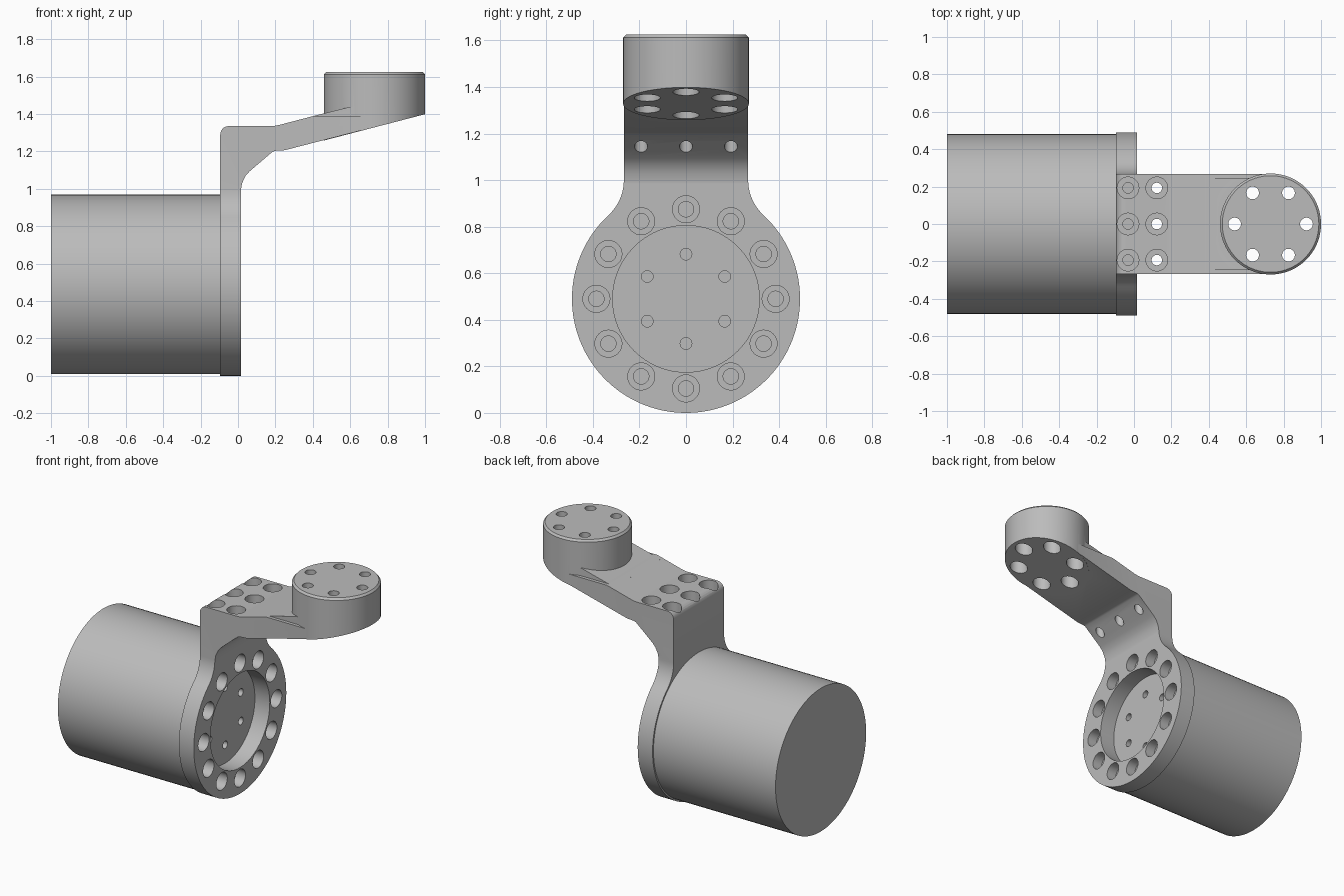
import bpy, bmesh
from math import sin, cos, pi, atan2, radians
from mathutils import Vector

cube = bpy.data.objects.get("Cube")
if cube:
    bpy.data.objects.remove(cube, do_unlink=True)

grey = bpy.data.materials.new("machined grey")
grey.use_nodes = True
colour = (0.5, 0.5, 0.5, 1)
grey.diffuse_color = colour
grey.node_tree.nodes["Principled BSDF"].inputs["Base Color"].default_value = colour


def finish(name, bm):
    bmesh.ops.recalc_face_normals(bm, faces=bm.faces[:])
    mesh = bpy.data.meshes.new(name)
    bm.to_mesh(mesh)
    bm.free()
    mesh.materials.append(grey)
    ob = bpy.data.objects.new(name, mesh)
    bpy.context.collection.objects.link(ob)
    return ob


def prism(name, outline, place, lo, hi):
    """Extrude a closed 2D outline; place(a, b, t) gives the 3D point."""
    bm = bmesh.new()
    ends = [[bm.verts.new(place(a, b, t)) for a, b in outline] for t in (lo, hi)]
    n = len(outline)
    for ring in ends:
        bm.faces.new(ring)
    for i in range(n):
        j = (i + 1) % n
        bm.faces.new((ends[0][i], ends[0][j], ends[1][j], ends[1][i]))
    return finish(name, bm)


def lathe(bm, origin, axis, steps, seg=32):
    """Solid of revolution from (distance along axis, radius) steps."""
    axis = Vector(axis)
    u = Vector((0, 1, 0))
    v = axis.cross(u)
    rings = []
    for d, r in steps:
        rings.append([bm.verts.new(Vector(origin) + axis * d
                      + (u * cos(2 * pi * i / seg) + v * sin(2 * pi * i / seg)) * r)
                      for i in range(seg)])
    for a, b in zip(rings, rings[1:]):
        for i in range(seg):
            j = (i + 1) % seg
            bm.faces.new((a[i], a[j], b[j], b[i]))
    bm.faces.new(rings[0])
    bm.faces.new(rings[-1])
    return rings


def combine(target, tool, operation):
    mod = target.modifiers.new("cut", 'BOOLEAN')
    mod.operation, mod.object, mod.solver = operation, tool, 'EXACT'
    graph = bpy.context.evaluated_depsgraph_get()
    mesh = bpy.data.meshes.new_from_object(target.evaluated_get(graph))
    target.modifiers.clear()
    target.data = mesh
    bpy.data.objects.remove(tool, do_unlink=True)


def arc(cx, cy, r, a0, a1, n):
    return [(cx + r * cos(a0 + (a1 - a0) * i / n), cy + r * sin(a0 + (a1 - a0) * i / n))
            for i in range(n + 1)]


AXIS_Z = 0.49          # height of the motor axis
BACK, FACE = -0.095, 0.015
HALF = 0.267           # half width of the arm
PAD_X = 0.73


def side(a, b, t):
    return (a, t, b)


def front(a, b, t):
    return (t, a, b)


# Bracket: side profile crossed with the flange and neck outline
profile = [(BACK, -0.1), (FACE, -0.1), (FACE, 0.99), (0.022, 1.03), (0.04, 1.068),
           (0.062, 1.093), (0.185, 1.198), (0.2, 1.203), (0.25, 1.206), (PAD_X, 1.33),
           (PAD_X, 1.388), (0.4, 1.388), (0.22, 1.341), (0.19, 1.335)]
profile += arc(BACK + 0.045, 1.29, 0.045, pi / 2, pi, 6)
bracket = prism("bracket", profile, side, -0.6, 0.6)

fillet = 0.204
tangent = atan2(1.0 - AXIS_Z, HALF + fillet)
half = arc(0, AXIS_Z, 0.49, -pi / 2, tangent, 44)
half += arc(HALF + fillet, 1.0, fillet, tangent + pi, pi, 10)[1:] + [(HALF, 1.7)]
outline = half + [(-y, z) for y, z in reversed(half[1:])]
combine(bracket, prism("outline", outline, front, -0.5, 1.2), 'INTERSECT')

# Raised ramp leading into the round pad
ramp = [(0.36, 1.33), (0.36, 1.3776), (0.6, 1.438), (0.72, 1.438), (0.72, 1.36)]
combine(bracket, prism("ramp", ramp, side, -0.245, 0.245), 'UNION')

# Round pad with a slanted underside
bm = bmesh.new()
rings = lathe(bm, (PAD_X, 0, 0), (0, 0, 1),
              [(1.3, 0.27), (1.612, 0.27), (1.625, 0.258)], 96)
for v in rings[0]:
    v.co.z = 1.3985 + (v.co.x - 1) * 0.26
combine(bracket, finish("pad", bm), 'UNION')

# Bearing recess, flange bolt holes, arm bolt holes and pad holes
bm = bmesh.new()
lathe(bm, (0, 0, AXIS_Z), (1, 0, 0), [(-0.2, 0.315), (0.1, 0.315)], 96)
for k in range(12):
    a = k * pi / 6
    lathe(bm, (FACE, 0.385 * cos(a), AXIS_Z + 0.385 * sin(a)), (-1, 0, 0),
          [(-0.05, 0.058), (0.07, 0.058), (0.07, 0.033), (0.2, 0.033)])
for y in (-0.193, 0, 0.193):
    for x, depth in ((-0.032, 0.2), (0.122, 0.4)):
        lathe(bm, (x, y, 1.335), (0, 0, -1),
              [(-0.05, 0.058), (0.07, 0.058), (0.07, 0.028), (depth, 0.028)])
for k in range(6):
    a = k * pi / 3
    lathe(bm, (PAD_X + 0.192 * cos(a), 0.192 * sin(a), 0), (0, 0, 1),
          [(1.1, 0.056), (1.5, 0.056), (1.5, 0.034), (1.7, 0.034)])
combine(bracket, finish("bracket_holes", bm), 'DIFFERENCE')

# Motor body with tapped holes in its face
bm = bmesh.new()
lathe(bm, (0, 0, AXIS_Z), (1, 0, 0), [(-1, 0.48), (BACK, 0.48)], 96)
motor = finish("motor_body", bm)
bm = bmesh.new()
for k in range(6):
    a = pi / 2 + k * pi / 3
    lathe(bm, (BACK, 0.192 * cos(a), AXIS_Z + 0.192 * sin(a)), (-1, 0, 0),
          [(-0.05, 0.025), (0.08, 0.025)], 24)
combine(motor, finish("motor_holes", bm), 'DIFFERENCE')

for ob in (bracket, motor):
    bpy.ops.object.select_all(action='DESELECT')
    ob.select_set(True)
    bpy.context.view_layer.objects.active = ob
    bpy.ops.object.shade_smooth_by_angle(angle=radians(25))
